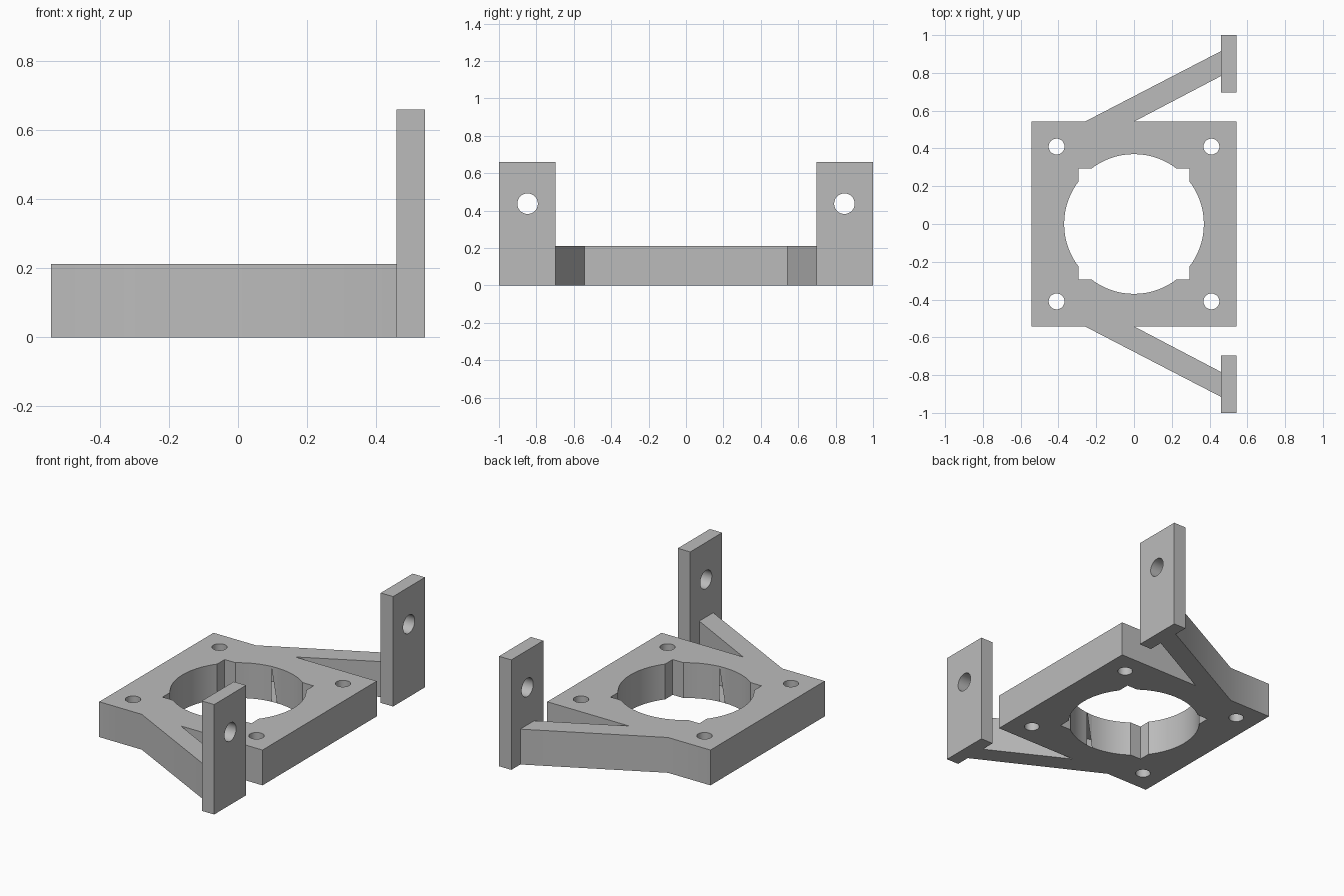
import bpy, bmesh
from math import cos, sin, tau

default = bpy.data.objects.get("Cube")
if default:
    bpy.data.objects.remove(default, do_unlink=True)

grey = bpy.data.materials.new("light grey")
grey.use_nodes = True
COLOR = (0.5, 0.5, 0.5, 1)
grey.diffuse_color = COLOR
grey.node_tree.nodes["Principled BSDF"].inputs["Base Color"].default_value = COLOR

HALF = 0.542      # half width of the square plate
THICK = 0.212     # plate and arm height
TAB_X = 0.46      # inner face of the upright tabs


def prism(name, profile, z0, z1):
    """Extrude an xy outline from z0 to z1."""
    bm = bmesh.new()
    face = bm.faces.new([bm.verts.new((x, y, z0)) for x, y in profile])
    ext = bmesh.ops.extrude_face_region(bm, geom=[face])
    top = [v for v in ext["geom"] if isinstance(v, bmesh.types.BMVert)]
    bmesh.ops.translate(bm, verts=top, vec=(0, 0, z1 - z0))
    bmesh.ops.recalc_face_normals(bm, faces=bm.faces)
    mesh = bpy.data.meshes.new(name)
    bm.to_mesh(mesh)
    bm.free()
    mesh.materials.append(grey)
    obj = bpy.data.objects.new(name, mesh)
    bpy.context.collection.objects.link(obj)
    return obj


def circle(cx, cy, r, n):
    return [(cx + r * cos(tau * i / n), cy + r * sin(tau * i / n)) for i in range(n)]


def rect(x0, x1, y0, y1):
    return [(x0, y0), (x1, y0), (x1, y1), (x0, y1)]


def cut(obj, cutters):
    """Subtract the cutters, bake the result and remove them."""
    for cutter in cutters:
        mod = obj.modifiers.new("cut", "BOOLEAN")
        mod.operation = "DIFFERENCE"
        mod.solver = "EXACT"
        mod.object = cutter
        cutter.hide_render = True
    bpy.context.view_layer.update()
    baked = bpy.data.meshes.new_from_object(
        obj.evaluated_get(bpy.context.evaluated_depsgraph_get()))
    obj.modifiers.clear()
    obj.data = baked
    for cutter in cutters:
        bpy.data.objects.remove(cutter, do_unlink=True)
    for o in bpy.context.selected_objects:
        o.select_set(False)
    obj.select_set(True)
    bpy.context.view_layer.objects.active = obj
    bpy.ops.object.shade_smooth_by_angle(angle=0.5)


# Square plate with two slanted arms, as one mirrored outline
back = [(HALF, HALF), (0, HALF), (TAB_X, 0.783), (TAB_X, 0.915),
        (-0.26, HALF), (-HALF, HALF)]
front = [(x, -y) for x, y in reversed(back)]
plate = prism("plate_with_arms", back + front, 0, THICK)

# Round opening with square corner notches, and four screw holes
cutters = [prism("opening_cutter", circle(0, 0, 0.37, 64), -0.1, 0.4),
           prism("notch_cutter", rect(-0.295, 0.295, -0.295, 0.295), -0.15, 0.45)]
for sx in (-1, 1):
    for sy in (-1, 1):
        cutters.append(prism("screw_cutter", circle(sx * 0.41, sy * 0.41, 0.042, 32), -0.1, 0.4))
cut(plate, cutters)

# Upright mounting tabs, each with a cross hole
for side, s in (("left", 1), ("right", -1)):
    ys = sorted((s * 0.697, s * 1.0))
    tab = prism("back_tab" if s > 0 else "front_tab", rect(TAB_X, HALF, *ys), 0, 0.66)
    drill = prism("tab_hole_cutter", circle(0, 0, 0.055, 32), -0.1, 0.1)
    drill.rotation_euler = (0, tau / 4, 0)
    drill.location = ((TAB_X + HALF) / 2, s * 0.847, 0.437)
    cut(tab, [drill])
